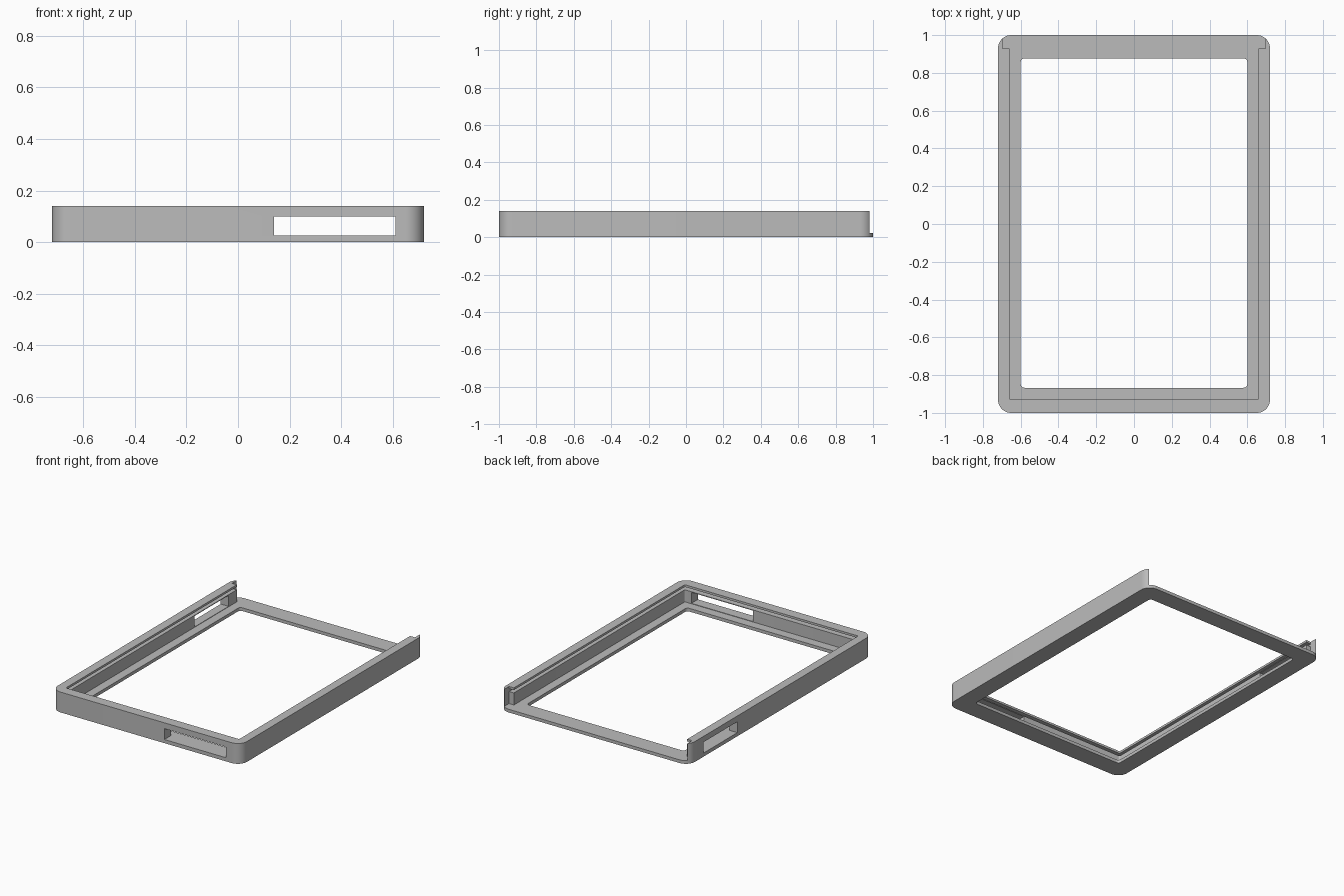
import bpy
import bmesh
from math import cos, sin, pi, radians

cube = bpy.data.objects.get("Cube")
if cube:
    bpy.data.objects.remove(cube, do_unlink=True)

grey = bpy.data.materials.new("plain_grey")
grey.use_nodes = True
colour = (0.5, 0.5, 0.5, 1)
grey.diffuse_color = colour
grey.node_tree.nodes["Principled BSDF"].inputs["Base Color"].default_value = colour


def rounded_block(name, x, y, z, radius=0.0, steps=12):
    """Upright block spanning x, y and z ranges, with rounded vertical corners."""
    centres = [(x[1] - radius, y[1] - radius), (x[0] + radius, y[1] - radius),
               (x[0] + radius, y[0] + radius), (x[1] - radius, y[0] + radius)]
    bm = bmesh.new()
    ring = []
    for quarter, (cx, cy) in enumerate(centres):
        count = steps if radius else 0
        for i in range(count + 1):
            a = pi / 2 * (quarter + (i / count if count else 0))
            ring.append(bm.verts.new((cx + radius * cos(a), cy + radius * sin(a), z[0])))
    base = bm.faces.new(ring)
    top = bmesh.ops.extrude_face_region(bm, geom=[base])["geom"]
    for v in top:
        if isinstance(v, bmesh.types.BMVert):
            v.co.z = z[1]
    bmesh.ops.recalc_face_normals(bm, faces=bm.faces)
    mesh = bpy.data.meshes.new(name)
    bm.to_mesh(mesh)
    bm.free()
    mesh.materials.append(grey)
    obj = bpy.data.objects.new(name, mesh)
    bpy.context.collection.objects.link(obj)
    return obj


# Solid tray with rounded upright corners
HEIGHT, FLOOR, OUT = 0.14, 0.022, 1.2
frame = rounded_block("tray_frame", (-0.72, 0.72), (-1, 1), (0, HEIGHT), 0.07)

cutters = [
    # cavity between the walls, open at the back
    rounded_block("cavity_cutter", (-0.66, 0.66), (-0.93, OUT), (FLOOR, 1), 0.01, 4),
    # wider gap where the lid enters at the back
    rounded_block("back_gap_cutter", (-0.697, 0.697), (0.93, OUT), (FLOOR, 1)),
    # groove for the sliding lid along three walls
    rounded_block("lid_groove_cutter", (-0.697, 0.697), (-0.967, OUT), (0.105, 0.125)),
    # large opening in the floor
    rounded_block("floor_opening_cutter", (-0.6, 0.6), (-0.867, 0.877), (-1, 1), 0.02, 6),
    # slot in the front wall
    rounded_block("front_slot_cutter", (0.14, 0.61), (-OUT, -0.8), (0.025, 0.1)),
    # slot in the right wall, near the back
    rounded_block("side_slot_cutter", (-1, -0.63), (0.47, 0.84), (0.025, 0.1)),
]

bpy.ops.object.select_all(action="DESELECT")
bpy.context.view_layer.objects.active = frame
frame.select_set(True)
for cutter in cutters:
    cutter.hide_render = True
    mod = frame.modifiers.new(cutter.name, "BOOLEAN")
    mod.operation = "DIFFERENCE"
    mod.solver = "EXACT"
    mod.object = cutter
    bpy.ops.object.modifier_apply(modifier=mod.name)
    bpy.data.objects.remove(cutter, do_unlink=True)

bpy.ops.object.shade_smooth_by_angle(angle=radians(30))
